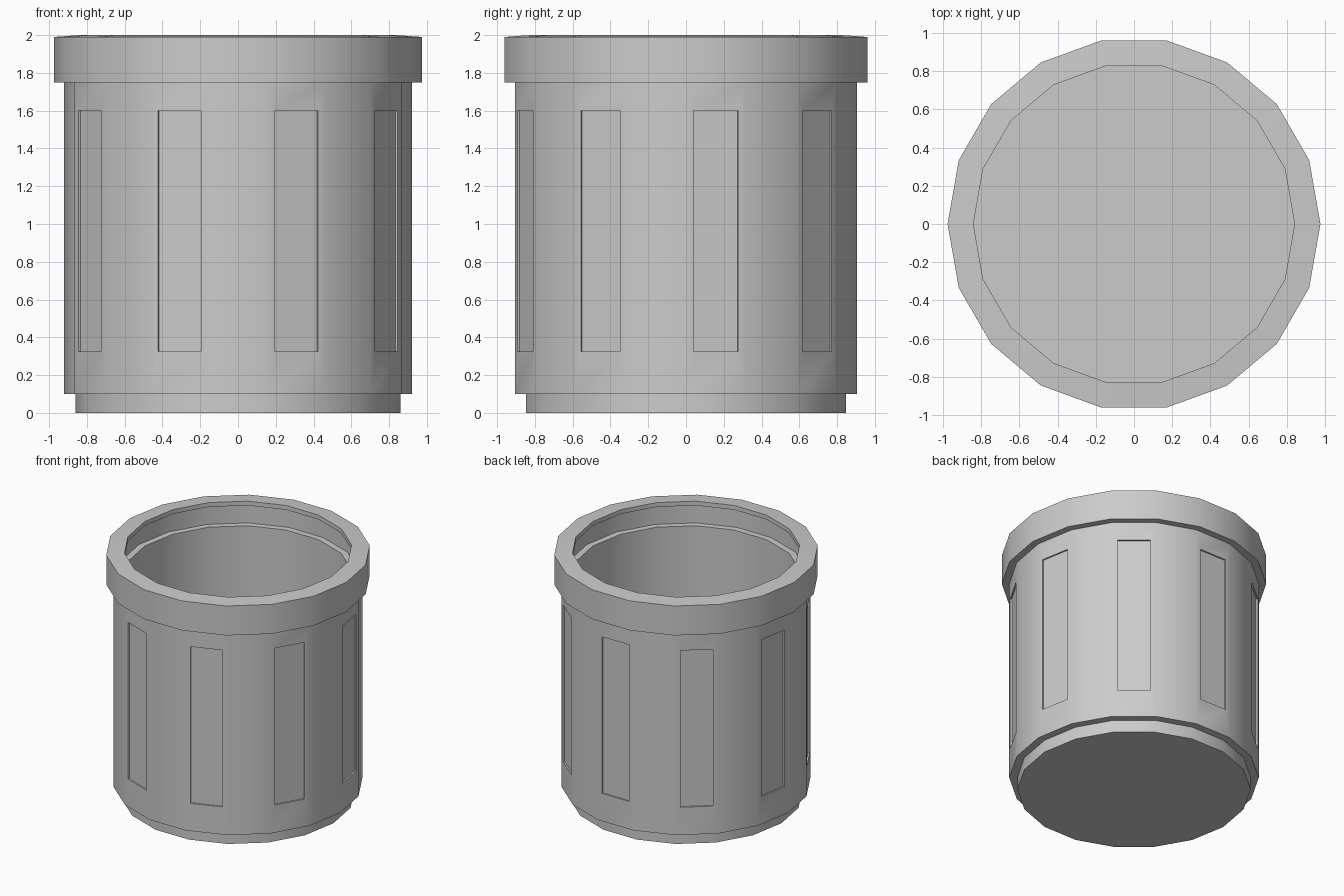
import bpy, bmesh
from math import cos, sin, pi, radians

if "Cube" in bpy.data.objects:
    bpy.data.objects.remove(bpy.data.objects["Cube"])

SIDES = 18


def lathe(name, profile, cap_start=False, cap_end=False, decorate=None):
    """Revolve an (r, z) profile; outside runs upward, inside runs downward."""
    bm = bmesh.new()
    rings = [[bm.verts.new((r * cos(2 * pi * k / SIDES), r * sin(2 * pi * k / SIDES), z))
              for k in range(SIDES)] for r, z in profile]
    walls = []
    for a, b in zip(rings, rings[1:]):
        walls.append([bm.faces.new((a[k], a[(k + 1) % SIDES], b[(k + 1) % SIDES], b[k]))
                      for k in range(SIDES)])
    if cap_start:
        bm.faces.new(rings[0][::-1])
    if cap_end:
        bm.faces.new(rings[-1])
    bm.normal_update()
    if decorate:
        decorate(bm, walls)
    mesh = bpy.data.meshes.new(name)
    bm.to_mesh(mesh)
    bm.free()
    obj = bpy.data.objects.new(name, mesh)
    bpy.context.collection.objects.link(obj)
    bpy.ops.object.select_all(action='DESELECT')
    obj.select_set(True)
    bpy.context.view_layer.objects.active = obj
    bpy.ops.object.shade_smooth_by_angle(angle=radians(30))
    return obj


def sunken_panels(bm, walls):
    """Recess a tall panel in every second facet of the main wall."""
    panels = walls[-1][0::2]
    bmesh.ops.inset_individual(bm, faces=panels, thickness=0.056)
    for f in panels:
        for v in f.verts:
            v.co.z = 1.60 if v.co.z > 1 else 0.325
    bm.normal_update()
    for f in panels:
        n = f.normal.copy()
        new = bmesh.ops.extrude_discrete_faces(bm, faces=[f])['faces'][0]
        bmesh.ops.translate(bm, verts=new.verts[:], vec=n * -0.012)


# Outer shell: foot, step and panelled wall
lathe("bin_body", [(0.86, 0), (0.86, 0.10), (0.92, 0.10), (0.92, 1.75)],
      cap_start=True, decorate=sunken_panels)

# Overhanging rim with an inner groove under its lip
lathe("bin_rim", [(0.92, 1.75), (0.975, 1.75), (0.975, 1.99), (0.84, 2.0),
                  (0.84, 1.965), (0.89, 1.965), (0.89, 1.80), (0.84, 1.80)])

# Inner wall and floor
lathe("bin_liner", [(0.84, 1.80), (0.84, 0.08)], cap_end=True)
